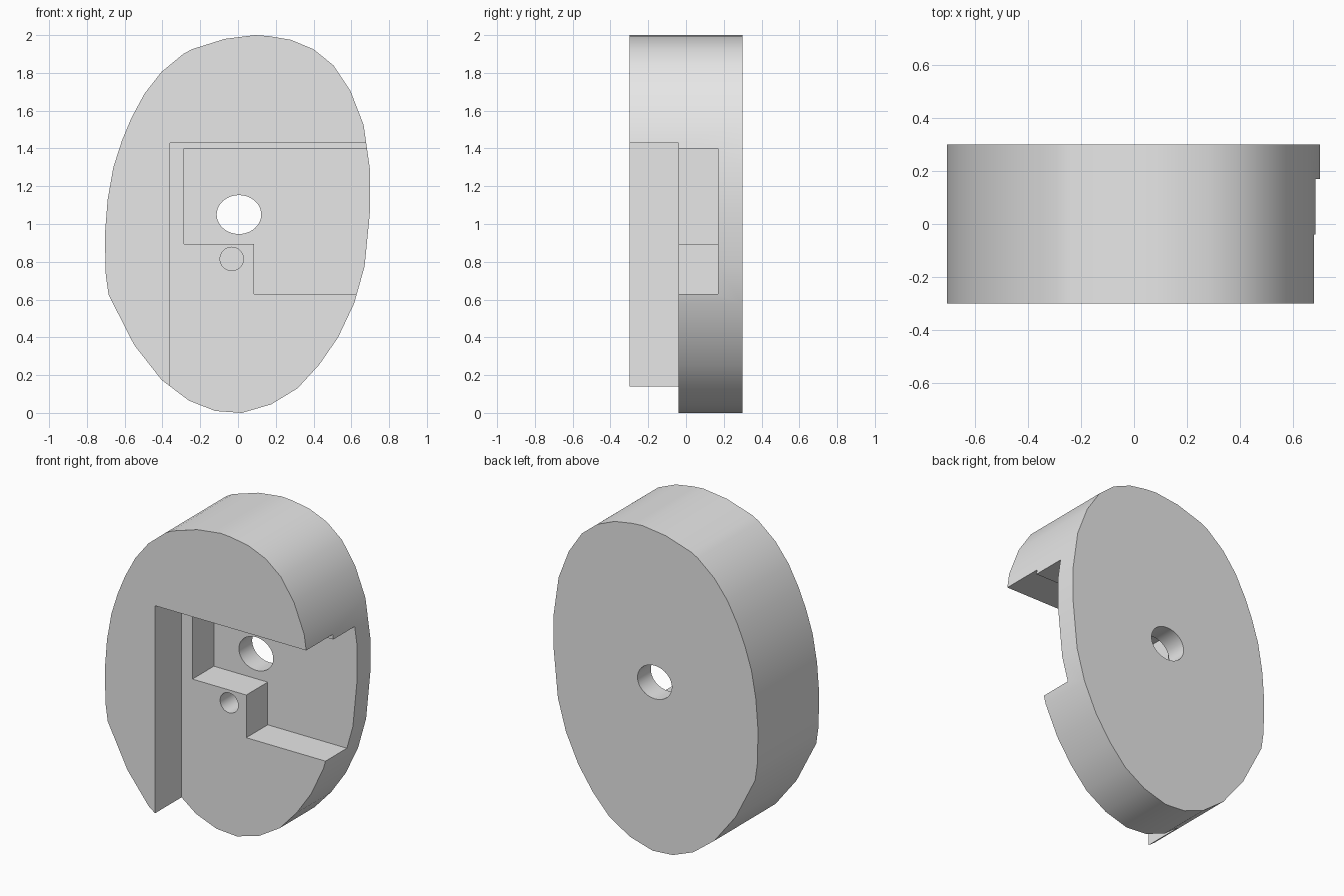
import bpy
import bmesh
from math import cos, sin, pi, radians

cube = bpy.data.objects.get("Cube")
if cube:
    bpy.data.objects.remove(cube, do_unlink=True)

grey = bpy.data.materials.new("plain grey")
grey.use_nodes = True
colour = (0.8, 0.8, 0.8, 1)
grey.diffuse_color = colour
grey.node_tree.nodes["Principled BSDF"].inputs["Base Color"].default_value = colour


def prism(name, outline, front, back):
    """Extrude an (x, z) outline along y from front to back."""
    bm = bmesh.new()
    face = bm.faces.new([bm.verts.new((x, front, z)) for x, z in outline])
    side = bmesh.ops.extrude_face_region(bm, geom=[face])["geom"]
    moved = [v for v in side if isinstance(v, bmesh.types.BMVert)]
    bmesh.ops.translate(bm, verts=moved, vec=(0, back - front, 0))
    bmesh.ops.recalc_face_normals(bm, faces=bm.faces[:])
    mesh = bpy.data.meshes.new(name)
    bm.to_mesh(mesh)
    bm.free()
    mesh.materials.append(grey)
    obj = bpy.data.objects.new(name, mesh)
    bpy.context.collection.objects.link(obj)
    return obj


def ellipse(cx, cz, rx, rz, sides=40):
    return [(cx + rx * cos(2 * pi * i / sides), cz + rz * sin(2 * pi * i / sides))
            for i in range(sides)]


def cut(target, cutter):
    cutter.hide_render = True
    mod = target.modifiers.new(cutter.name, 'BOOLEAN')
    mod.operation = 'DIFFERENCE'
    mod.solver = 'EXACT'
    mod.object = cutter
    bpy.ops.object.modifier_apply(modifier=mod.name)
    bpy.data.objects.remove(cutter, do_unlink=True)


# Egg-shaped disc
rim = [(.09, 2), (.16, 1.995), (.28, 1.975), (.4, 1.925), (.505, 1.84),
       (.595, 1.705), (.665, 1.525), (.7, 1.28), (.7, 1.08), (.67, .775),
       (.615, .58), (.53, .4), (.43, .255), (.315, .13), (.175, .045),
       (.02, 0), (-.12, .01), (-.26, .065), (-.405, .175), (-.55, .36),
       (-.685, .625), (-.7, .73), (-.705, .94), (-.69, 1.13), (-.66, 1.3),
       (-.615, 1.44), (-.565, 1.56), (-.495, 1.69), (-.405, 1.805),
       (-.29, 1.9), (-.245, 1.925), (-.07, 1.98)]
disc = prism("disc_body", rim, -.3, .3)
bpy.context.view_layer.objects.active = disc
disc.select_set(True)

# Broad recess in the front, open at the side and bottom
cut(disc, prism("recess", [(-.36, -1), (1, -1), (1, 1.43), (-.36, 1.43)], -1, -.04))

# Deeper stepped pocket
cut(disc, prism("pocket", [(-.285, .895), (.085, .895), (.085, .63), (1, .63),
                           (1, 1.4), (-.285, 1.4)], -.1, .17))

# Through bore and small blind hole
cut(disc, prism("bore", ellipse(.005, 1.05, .118, .103), -1, 1))
cut(disc, prism("pin_hole", ellipse(-.033, .815, .062, .062), -.1, .17))

bpy.ops.object.shade_smooth_by_angle(angle=radians(25))
